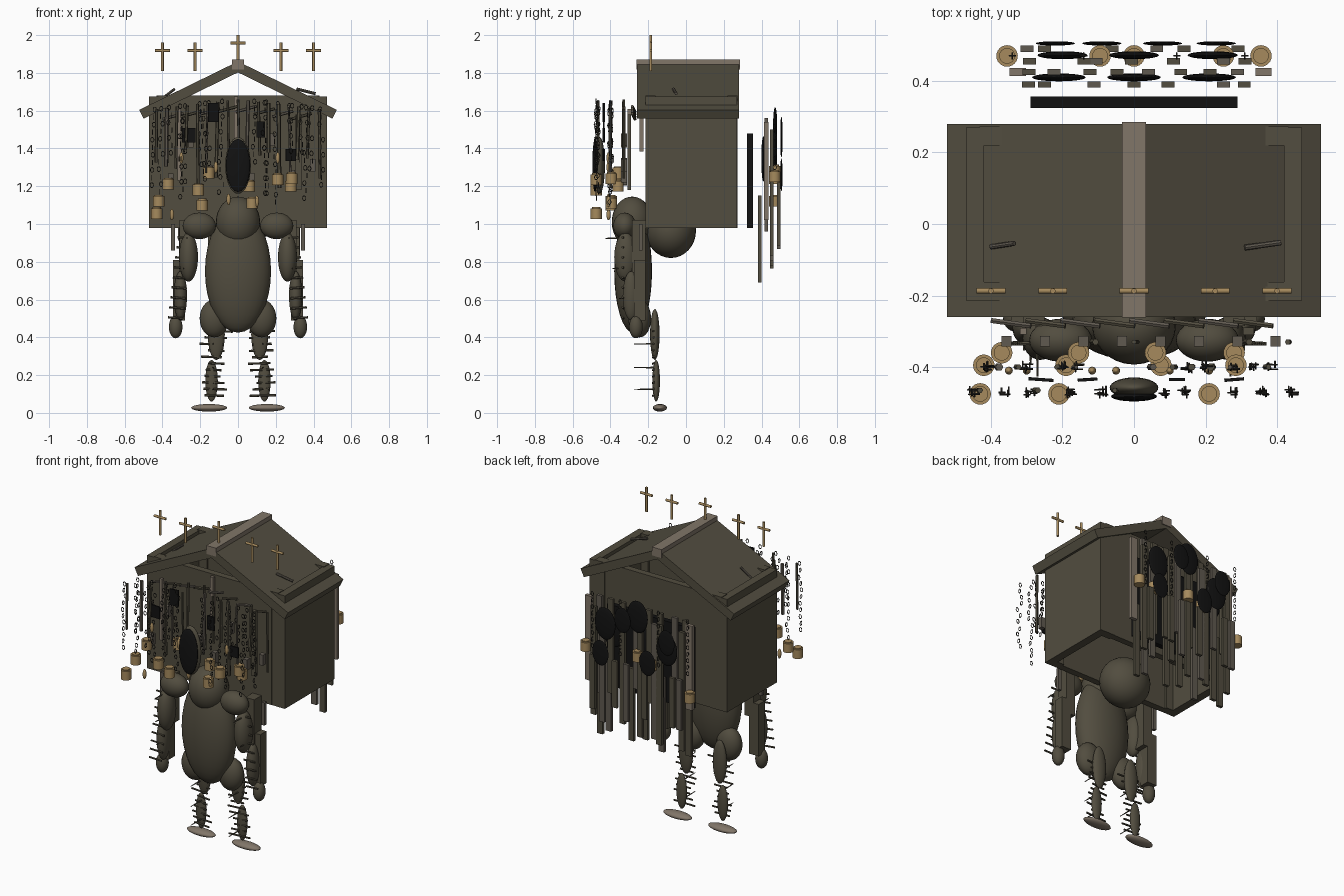
import bpy, bmesh, math, random
from mathutils import Matrix, Vector, Euler

random.seed(7)
if "Cube" in bpy.data.objects:
    bpy.data.objects.remove(bpy.data.objects["Cube"])


def material(name, rgb):
    m = bpy.data.materials.new(name)
    m.use_nodes = True
    m.diffuse_color = (*rgb, 1)
    m.node_tree.nodes["Principled BSDF"].inputs["Base Color"].default_value = (*rgb, 1)
    return m


WOOD = material("dark weathered wood", (0.084, 0.074, 0.05))
PALE = material("pale grey wood", (0.22, 0.18, 0.14))
GREY = material("grey brown wood", (0.115, 0.1, 0.08))
BRASS = material("old brass", (0.38, 0.255, 0.11))
IRON = material("dark iron", (0.035, 0.032, 0.026))
BLACK = material("soot black", (0.006, 0.006, 0.006))


class Part:
    """Collects shapes of one colour in a single object."""

    def __init__(self, name, mat):
        self.name, self.mat, self.bm = name, mat, bmesh.new()

    def place(self, loc, size, rot=(0, 0, 0)):
        return (Matrix.Translation(loc) @ Euler(rot).to_matrix().to_4x4()
                @ Matrix.Diagonal((*size, 1)))

    def box(self, loc, size, rot=(0, 0, 0)):
        bmesh.ops.create_cube(self.bm, size=1, matrix=self.place(loc, size, rot))

    def ball(self, loc, radii, rot=(0, 0, 0)):
        bmesh.ops.create_uvsphere(self.bm, u_segments=28, v_segments=16, radius=1,
                                  matrix=self.place(loc, radii, rot))

    def rod(self, a, b, r, sides=8, tip=None):
        a, b = Vector(a), Vector(b)
        turn = (b - a).to_track_quat('Z', 'Y').to_matrix().to_4x4()
        bmesh.ops.create_cone(self.bm, cap_ends=True, segments=sides, radius1=r,
                              radius2=r if tip is None else tip, depth=(b - a).length,
                              matrix=Matrix.Translation((a + b) / 2) @ turn)

    def link(self, loc, r, turn, n=10, k=5, wire=0.0024):
        mat = self.place(loc, (0.8, 1, 1.15), (0, 0, turn))
        rings = []
        for i in range(n):
            a = math.tau * i / n
            ring = []
            for j in range(k):
                b = math.tau * j / k
                d = r + wire * math.cos(b)
                ring.append(self.bm.verts.new(
                    mat @ Vector((d * math.cos(a), wire * math.sin(b), d * math.sin(a)))))
            rings.append(ring)
        for i in range(n):
            p, q = rings[i], rings[(i + 1) % n]
            for j in range(k):
                self.bm.faces.new((p[j], p[(j + 1) % k], q[(j + 1) % k], q[j]))

    def done(self, smooth=False):
        bmesh.ops.recalc_face_normals(self.bm, faces=self.bm.faces)
        me = bpy.data.meshes.new(self.name)
        self.bm.to_mesh(me)
        self.bm.free()
        me.materials.append(self.mat)
        ob = bpy.data.objects.new(self.name, me)
        bpy.context.collection.objects.link(ob)
        if smooth:
            bpy.ops.object.select_all(action='DESELECT')
            ob.select_set(True)
            bpy.context.view_layer.objects.active = ob
            bpy.ops.object.shade_smooth_by_angle(angle=math.radians(75))


# House shell, open underneath, with corner posts
house = Part("house_walls", WOOD)
for y in (-0.195, 0.25):
    house.box((0, y, 1.33), (0.76, 0.04, 0.7))
for s in (-1, 1):
    house.box((s * 0.445, 0.028, 1.328), (0.05, 0.485, 0.696))
    house.box((s * 0.398, -0.188, 1.33), (0.05, 0.052, 0.7))
    house.box((s * 0.398, 0.246, 1.33), (0.068, 0.052, 0.7))
house.done()

# Roof
roof = Part("roof_slabs", WOOD)
tilt = math.atan2(0.245, 0.5)
for s in (-1, 1):
    roof.box((s * 0.252, 0.01, 1.708), (0.578, 0.54, 0.052), (0, s * tilt, 0))
roof.done()
ridge = Part("ridge_beam", PALE)
ridge.box((0, 0.012, 1.845), (0.066, 0.546, 0.052))
ridge.done()
sticks = Part("roof_sticks", GREY)
sticks.rod((-0.4, -0.064, 1.665), (-0.335, -0.054, 1.715), 0.007)
sticks.rod((0.31, -0.066, 1.715), (0.41, -0.052, 1.69), 0.008)
sticks.done()

# Roof crosses
crosses = Part("roof_crosses", BRASS)
for x in (-0.4, -0.227, 0, 0.227, 0.4):
    up = 0.04 if x == 0 else 0
    crosses.rod((x, -0.187, 1.81 + up * 0.5), (x, -0.187, 1.96 + up), 0.0075, 12)
    crosses.rod((x - 0.04, -0.187, 1.918 + up), (x + 0.04, -0.187, 1.918 + up), 0.0075, 12)
crosses.done(True)

# Creature carrying the house
torso = Part("torso", WOOD)
torso.ball((0, -0.28, 0.75), (0.175, 0.1, 0.325))
torso.ball((0, -0.285, 1.01), (0.117, 0.108, 0.135))
torso.ball((0, -0.08, 0.965), (0.15, 0.133, 0.145))
torso.done(True)

limbs = Part("arms_and_legs", WOOD)
slabs = Part("forearm_slabs", WOOD)
feet = Part("feet", PALE)
spikes = Part("limb_spikes", WOOD)
for s in (-1, 1):
    limbs.ball((s * 0.205, -0.325, 0.99), (0.088, 0.06, 0.07))
    limbs.ball((s * 0.262, -0.32, 0.825), (0.05, 0.06, 0.13))
    limbs.ball((s * 0.305, -0.29, 0.62), (0.035, 0.045, 0.13))
    limbs.ball((s * 0.33, -0.265, 0.455), (0.036, 0.036, 0.06))
    limbs.ball((s * 0.125, -0.245, 0.5), (0.078, 0.06, 0.1))
    limbs.ball((s * 0.115, -0.165, 0.415), (0.045, 0.025, 0.135))
    limbs.ball((s * 0.14, -0.158, 0.17), (0.033, 0.02, 0.11))
    slabs.box((s * 0.312, -0.245, 0.65), (0.065, 0.06, 0.32))
    slabs.box((s * 0.28, -0.25, 0.87), (0.06, 0.07, 0.3))
    feet.ball((s * 0.153, -0.138, 0.027), (0.095, 0.037, 0.02))
    for i in range(11):
        z = 0.09 + i * 0.034
        x, w = 0.14 - i * 0.002, random.uniform(0.04, 0.075)
        shift = random.uniform(-0.02, 0.02)
        spikes.rod((s * (x - w + shift), -0.175, z),
                   (s * (x + w + shift), -0.17, z + 0.004), 0.006, 6)
    for z in (0.125, 0.24, 0.365):
        spikes.rod((s * 0.13, -0.16, z), (s * 0.13, -0.275, z), 0.005, 6, 0.002)
    for i in range(9):
        z = 0.5 + i * 0.053
        x = 0.32 - 0.05 * i / 8
        spikes.rod((s * (x - 0.03), -0.33, z), (s * (x + 0.05), -0.335, z + 0.006), 0.006, 6)
        if i % 3 == 2:
            spikes.rod((s * x, -0.27, z), (s * x, -0.33 - 0.012 * i, z), 0.006, 6, 0.003)
limbs.done(True)
slabs.done()
feet.done(True)
spikes.done()

# Oval mask hanging at the front
frame = Part("oval_frame", WOOD)
frame.ball((0, -0.458, 1.31), (0.068, 0.029, 0.15))
frame.done(True)
mask = Part("oval_mask", BLACK)
mask.ball((0, -0.482, 1.31), (0.064, 0.014, 0.14))
mask.done(True)

# Front curtain: planks, slats, blocks
planks = Part("front_planks", WOOD)
greys = Part("front_slats", GREY)
blocks = Part("front_blocks", GREY)
for i in range(17):
    x = -0.43 + i * 0.86 / 16
    top = 1.66 - 0.12 * abs(x)
    p = greys if i % 4 == 1 else planks
    length = random.uniform(0.22, 0.48)
    y = random.choice((-0.33, -0.4, -0.465))
    p.rod((x, y, top), (x + random.uniform(-0.01, 0.01), y, top - length),
          random.uniform(0.005, 0.011), 6)
    if i % 2:
        blocks.box((x + 0.02, -0.328, random.uniform(1.2, 1.5)), (0.028, 0.03, 0.065))
        p.rod((x * 0.9 - 0.06, -0.27, top - 0.06), (x * 0.9 + 0.05, -0.285, top - 0.03), 0.008, 6)
planks.box((0.32, -0.3, 1.38), (0.03, 0.02, 0.4))
for s in (-1, 1):
    greys.box((s * 0.345, -0.24, 0.93), (0.022, 0.02, 0.14))
planks.done()
greys.done()
blocks.done()
pale_slats = Part("front_pale_slats", PALE)
pale_slats.box((-0.01, -0.235, 1.53), (0.022, 0.02, 0.29))
pale_slats.box((-0.31, -0.3, 1.42), (0.018, 0.018, 0.38))
pale_slats.done()

# Sparse chains and dark plaques
chains = Part("front_chains", IRON)
rows = {-0.4: (-0.41, -0.3, -0.2, -0.16, 0.15, 0.2, 0.28, 0.33, 0.385),
        -0.47: (-0.45, -0.36, -0.29, -0.18, -0.09, 0.09, 0.14, 0.28, 0.36, 0.44)}
for y, xs in rows.items():
    for x in xs:
        for k in range(random.randint(8, 14)):
            chains.link((x + random.uniform(-0.012, 0.012), y + random.uniform(-0.008, 0.008),
                         1.66 - 0.12 * abs(x) - 0.04 * k), 0.011, (k % 2) * math.pi / 2)
chains.done(True)

plaques = Part("front_plaques", BLACK)
for x, z, w, h in ((-0.26, 1.47, 0.07, 0.075), (-0.13, 1.59, 0.055, 0.1),
                   (0.12, 1.5, 0.045, 0.085), (0.28, 1.365, 0.055, 0.065)):
    plaques.box((x, -0.435, z), (w, 0.009, h), (0, 0, random.uniform(-0.1, 0.1)))
plaques.done()

# Brass lanterns, front and back, with small charms
lanterns = Part("brass_lanterns", BRASS)
for x, y, z in ((-0.43, -0.475, 1.055), (-0.21, -0.475, 1.18), (0.21, -0.475, 1.235),
                (-0.42, -0.395, 1.12), (-0.37, -0.36, 1.21), (-0.19, -0.395, 1.1),
                (-0.155, -0.36, 1.27), (0.075, -0.395, 1.11), (0.06, -0.36, 1.2),
                (0.285, -0.395, 1.24), (0.28, -0.36, 1.2), (-0.355, 0.47, 1.12),
                (-0.095, 0.47, 1.25), (0, 0.47, 1.28), (0.25, 0.47, 1.24), (0.355, 0.47, 1.25)):
    lanterns.rod((x, y, z - 0.028), (x, y, z + 0.028), 0.03, 24)
    lanterns.rod((x, y, z + 0.026), (x, y, z + 0.034), 0.022, 24)
for x, z in ((-0.35, 1.05), (-0.3, 1.35), (-0.117, 1.3), (-0.05, 1.13), (0.1, 1.12), (0.21, 1.35)):
    lanterns.ball((x, -0.41, z), (0.011, 0.011, 0.03))
lanterns.done(True)

# Back door panel and hanging curtain
door = Part("back_panel", BLACK)
door.box((0, 0.34, 1.23), (0.58, 0.032, 0.5))
door.done()
back = Part("back_planks", WOOD)
back_grey = Part("back_slats", GREY)
for y, n, high, low in ((0.39, 7, 1.15, 0.69), (0.425, 8, 1.56, 0.95),
                        (0.455, 7, 1.5, 0.74), (0.49, 6, 1.22, 0.84)):
    for i in range(n):
        x = -0.3 + 0.6 * i / (n - 1) + random.uniform(-0.012, 0.012)
        if low < 0.9 and 0.14 < abs(x) < 0.25:
            x = math.copysign(0.14 if abs(x) < 0.19 else 0.25, x)
        p = back_grey if (i + n) % 3 == 0 else back
        z0 = low + random.uniform(0, 0.1)
        p.box((x, y, (z0 + high) / 2), (0.036, 0.018, high - z0))
back.done()
back_grey.done()
pale_back = Part("back_pale_planks", PALE)
for x in (-0.325, 0.362):
    pale_back.box((x, 0.425, 1.28), (0.045, 0.022, 0.52))
pale_back.done()

lenses = Part("back_discs", BLACK)
for y, rx, row in ((0.505, 0.055, ((-0.22, 1.43), (-0.09, 1.27), (0.08, 1.49), (0.23, 1.25))),
                   (0.472, 0.07, ((-0.2, 1.37), (0, 1.52), (0.22, 1.42))),
                   (0.41, 0.075, ((-0.21, 1.35), (0, 1.33), (0.21, 1.36)))):
    for x, z in row:
        lenses.ball((x, y, z), (rx, 0.006 if y > 0.5 else 0.011, rx * 1.4))
lenses.done(True)
back_chains = Part("back_chains", IRON)
for x in (-0.34, -0.14, 0.12, 0.31):
    for k in range(9):
        back_chains.link((x, 0.47, 1.58 - 0.04 * k), 0.011, (k % 2) * math.pi / 2)
back_chains.done(True)
